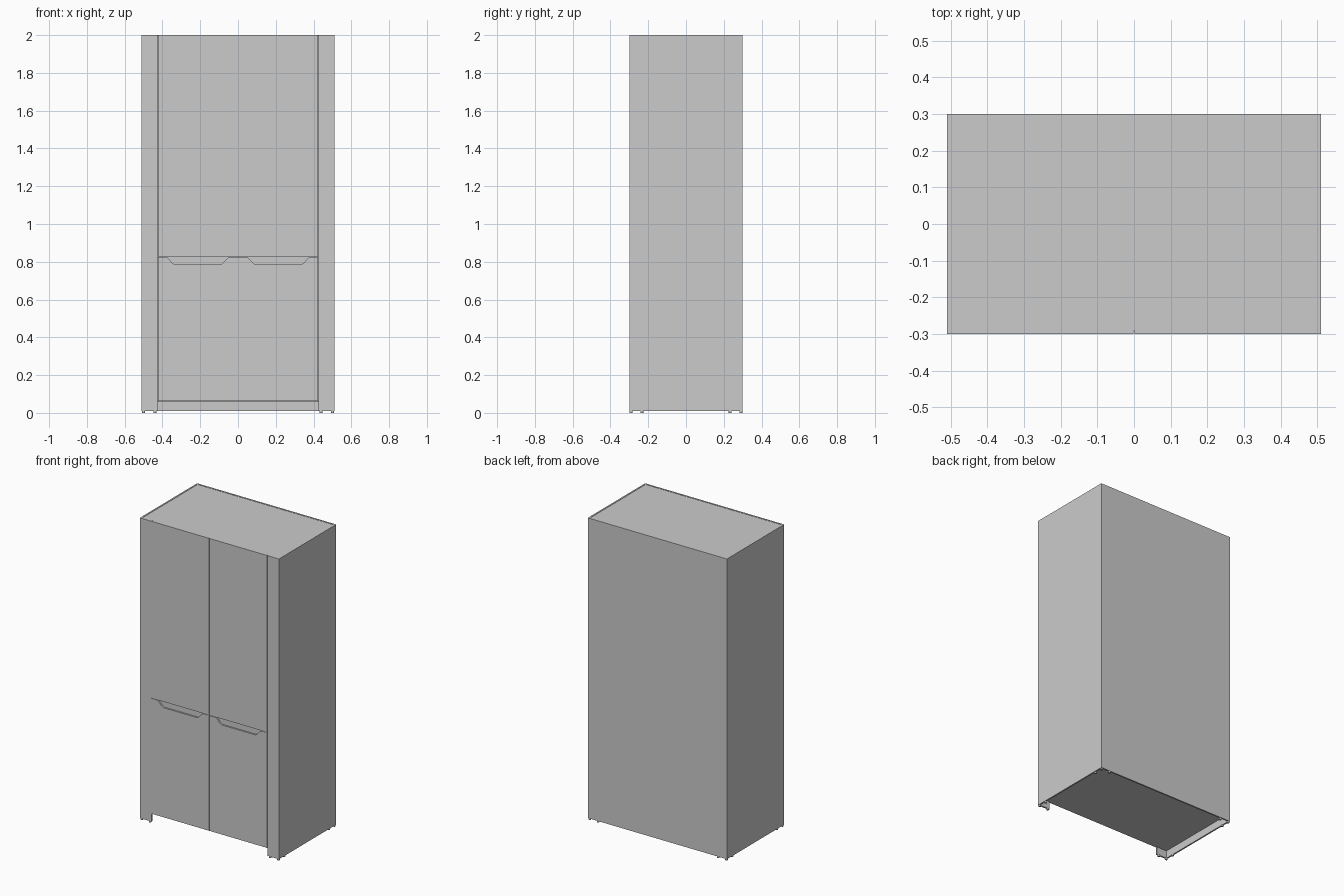
import bpy, bmesh, math

if "Cube" in bpy.data.objects:
    bpy.data.objects.remove(bpy.data.objects["Cube"])

grey = bpy.data.materials.new("warm_grey")
grey.diffuse_color = (0.6, 0.6, 0.6, 1)
grey.use_nodes = True
grey.node_tree.nodes["Principled BSDF"].inputs["Base Color"].default_value = grey.diffuse_color


def finish(name, bm):
    bmesh.ops.recalc_face_normals(bm, faces=bm.faces)
    me = bpy.data.meshes.new(name)
    bm.to_mesh(me)
    bm.free()
    me.materials.append(grey)
    ob = bpy.data.objects.new(name, me)
    bpy.context.collection.objects.link(ob)
    return ob


def box(name, x0, x1, y0, y1, z0, z1):
    bm = bmesh.new()
    bmesh.ops.create_cube(bm, size=1)
    for v in bm.verts:
        v.co = ((x0 + x1) / 2 + v.co.x * (x1 - x0),
                (y0 + y1) / 2 + v.co.y * (y1 - y0),
                (z0 + z1) / 2 + v.co.z * (z1 - z0))
    return finish(name, bm)


def front_plate(name, profile, y0, y1):
    # Extrude an x/z outline through the door thickness
    bm = bmesh.new()
    f = bm.faces.new([bm.verts.new((x, y0, z)) for x, z in profile])
    r = bmesh.ops.extrude_face_region(bm, geom=[f])
    for v in r["geom"]:
        if isinstance(v, bmesh.types.BMVert):
            v.co.y = y1
    return finish(name, bm)


W, D, T = 0.51, 0.30, 0.01     # half width, half depth, panel thickness
FOOT, FLOOR, TOP = 0.01, 0.06, 2.0
SPLIT, POST, GAP = 0.827, 0.425, 0.001

# Carcass body and back panel
box("carcass", -W + T, W - T, -D + T, D - T, FLOOR, TOP - 0.002)
box("back_panel", -W + T, W - T, D - T, D, FOOT, TOP)

# Lower door outline has a soft-sided finger cutout in its top edge
zt, zb = SPLIT - GAP, 0.788
ease = [(i / 8, (1 - math.cos(math.pi * i / 8)) / 2) for i in range(9)]
cut = [(0.042 + 0.05 * t, zt + (zb - zt) * s) for t, s in ease]
cut += [(0.335 + 0.05 * t, zb + (zt - zb) * s) for t, s in ease]

for side, s in (("left", -1), ("right", 1)):
    # Side panels and front posts
    box(side + "_side_panel", *sorted((s * (W - T), s * W)), -D, D, FOOT, TOP)
    box(side + "_front_post", *sorted((s * POST, s * (W - T))), -D, -D + T, FOOT, TOP)

    # Doors
    xa, xb = GAP, POST - GAP
    box(side + "_upper_door", *sorted((s * xa, s * xb)), -D, -D + T, SPLIT + GAP, TOP)
    outline = [(xa, FLOOR + 0.002), (xa, zt)] + cut + [(xb, zt), (xb, FLOOR + 0.002)]
    front_plate(side + "_lower_door", [(s * x, z) for x, z in outline], -D, -D + T)

    # Small glides under the corners
    for end, e in (("front", -1), ("back", 1)):
        for i, (x, y) in enumerate(((0.501, 0.291), (0.44, 0.291), (0.501, 0.234))):
            bm = bmesh.new()
            bmesh.ops.create_cone(bm, cap_ends=True, segments=16,
                                  radius1=0.008, radius2=0.008, depth=FOOT)
            bmesh.ops.translate(bm, verts=bm.verts, vec=(s * x, e * y, FOOT / 2))
            finish(f"{end}_{side}_glide_{i + 1}", bm)
